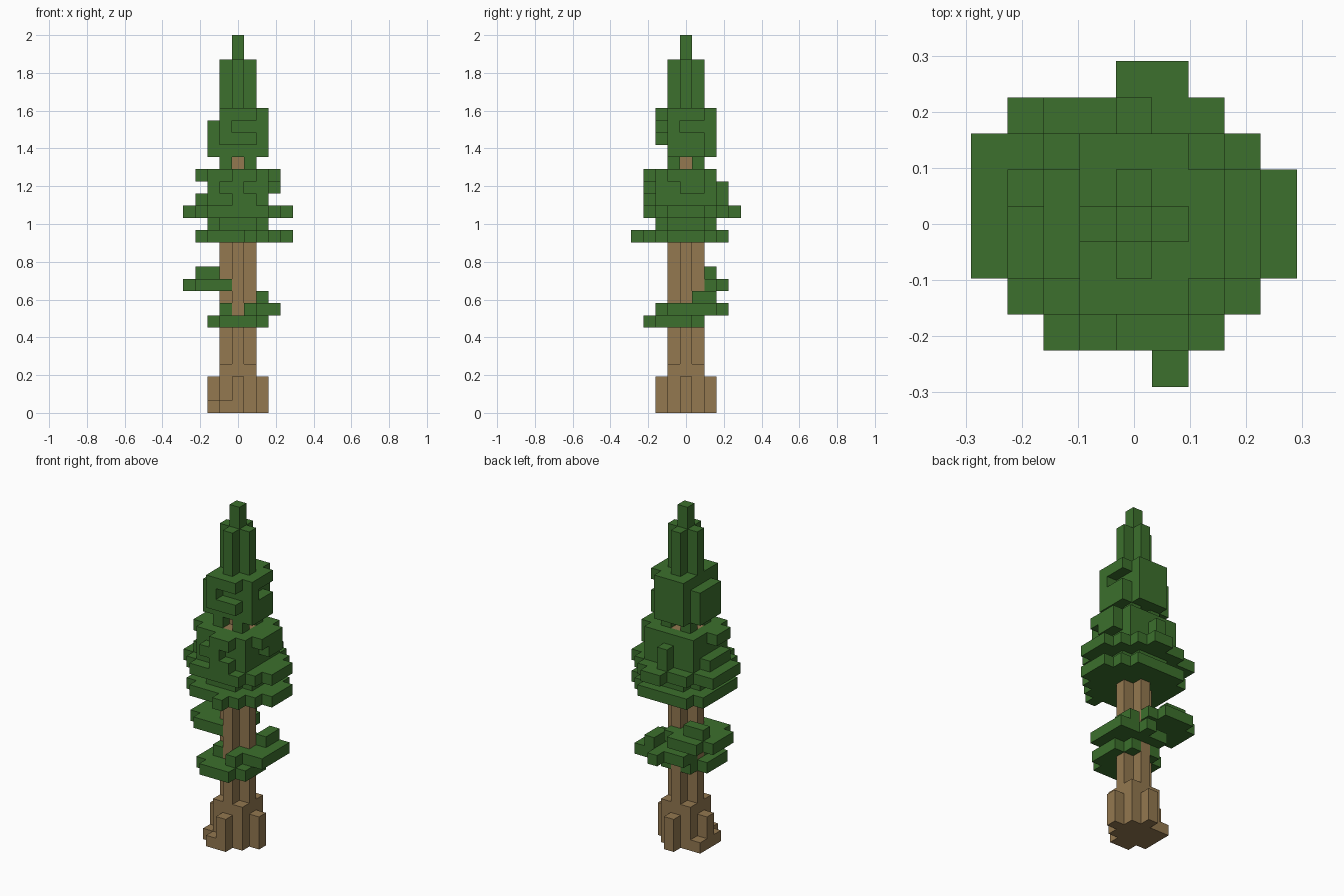
import bpy
import bmesh
from mathutils import Vector

cube = bpy.data.objects.get("Cube")
if cube:
    bpy.data.objects.remove(cube, do_unlink=True)

LAYERS = 31
SIZE = 2 / LAYERS          # edge of one block
CORE = [(0, 0), (1, 0), (-1, 0), (0, 1), (0, -1)]
SIDES = [Vector(s) for s in ((1, 0, 0), (-1, 0, 0), (0, 1, 0),
                             (0, -1, 0), (0, 0, 1), (0, 0, -1))]


def material(name, colour):
    mat = bpy.data.materials.new(name)
    mat.use_nodes = True
    mat.diffuse_color = (*colour, 1)
    mat.node_tree.nodes["Principled BSDF"].inputs["Base Color"].default_value = (*colour, 1)
    return mat


def column(x, y, bottom, top):
    """Blocks stacked from layer bottom up to, not including, layer top."""
    return {(x, y, k) for k in range(bottom, top)}


def row(k, x0, x1, y0, y1):
    """Rectangle of blocks in one layer, both ends included."""
    return {(x, y, k) for x in range(x0, x1 + 1) for y in range(y0, y1 + 1)}


def disc(k, square, cx=0, cy=0):
    """Stepped round plate of blocks in one layer."""
    span = range(-4, 5)
    return {(x, y, k) for x in span for y in span
            if (x - cx) ** 2 + (y - cy) ** 2 <= square}


def block_mesh(name, blocks, solid, mat):
    """Skin the blocks with only the faces that touch open air."""
    bm = bmesh.new()
    made = {}

    def corner(p):
        key = tuple(round(c * 2) for c in p)
        if key not in made:
            made[key] = bm.verts.new(p * SIZE)
        return made[key]

    for block in sorted(blocks):
        middle = Vector(block) + Vector((0, 0, 0.5))
        for side in SIDES:
            if tuple(int(c) for c in Vector(block) + side) in solid:
                continue
            u = Vector((side.y, side.z, side.x)) / 2
            v = side.cross(u)
            centre = middle + side / 2
            bm.faces.new([corner(centre + offset)
                          for offset in (-u - v, u - v, u + v, v - u)])
    mesh = bpy.data.meshes.new(name)
    bm.to_mesh(mesh)
    bm.free()
    mesh.materials.append(mat)
    bpy.context.collection.objects.link(bpy.data.objects.new(name, mesh))


# Trunk with a plus-shaped section
trunk = set()
for x, y in CORE:
    trunk |= column(x, y, 0, 20)
trunk |= column(0, 0, 20, 21)

# Root flare
roots = set()
for x, y in CORE[1:]:
    roots |= column(2 * x, 2 * y, 0, 3)
for x in (-1, 1):
    for y in (-1, 1):
        roots |= column(x, y, 0, 4)
roots |= {(-2, -1, 0), (-1, -2, 0), (-2, 1, 0)}

# Low branches, one forward and right, one back and left
low_branch = disc(7, 5, 0, -1) | disc(8, 6.6, 1, 0.5) | row(9, 2, 2, 1, 2)
low_branch = {b for b in low_branch if b[0] >= -1 or b[2] == 7}
mid_branch = disc(10, 5.3, -2, 1) | row(11, -3, -2, 2, 2)

# Main skirt of foliage
skirt = disc(14, 13) | row(14, 4, 4, -1, 1) | {(1, -4, 14)}
skirt |= disc(15, 6)
skirt |= disc(16, 13) | row(16, -4, -4, -1, 2) | row(16, 4, 4, -1, 1) | row(16, 0, 1, 4, 4)
skirt |= disc(17, 8) | row(17, -3, -3, -1, 1) | row(17, 0, 1, -3, -3) | {(0, 3, 17)}
skirt |= disc(18, 8) | row(18, 3, 3, 0, 1) | row(18, -1, 0, -3, -3) | {(0, 3, 18)}
skirt |= disc(19, 8) | row(19, 3, 3, -1, 1) | row(19, -3, -3, -1, 0) | row(19, 0, 1, -3, -3)

# Upper tuft, with notches in its front and right sides
tuft = {(x, y, 20) for x in (-1, 1) for y in (-1, 1)}
for k in range(21, 25):
    tuft |= disc(k, 5)
tuft -= row(21, -2, 2, -2, -2) | row(24, -2, -2, -2, 2)
tuft -= row(23, 0, 1, -2, -2) | row(23, 2, 2, 0, 1)

# Pointed crown
crown = column(0, 0, 25, LAYERS)
for x, y in CORE[1:]:
    crown |= column(x, y, 25, 29)

bark = material("bark brown", (0.292, 0.188, 0.080))
leaf = material("leaf green", (0.045, 0.162, 0.026))
parts = [("trunk", trunk, bark), ("roots", roots, bark),
         ("low_branch", low_branch, leaf), ("mid_branch", mid_branch, leaf),
         ("foliage_skirt", skirt, leaf), ("upper_tuft", tuft, leaf),
         ("crown", crown, leaf)]

solid = set().union(*(blocks for _, blocks, _ in parts))
for name, blocks, mat in parts:
    own = blocks if name == "trunk" else blocks - trunk
    block_mesh(name, own, solid, mat)
